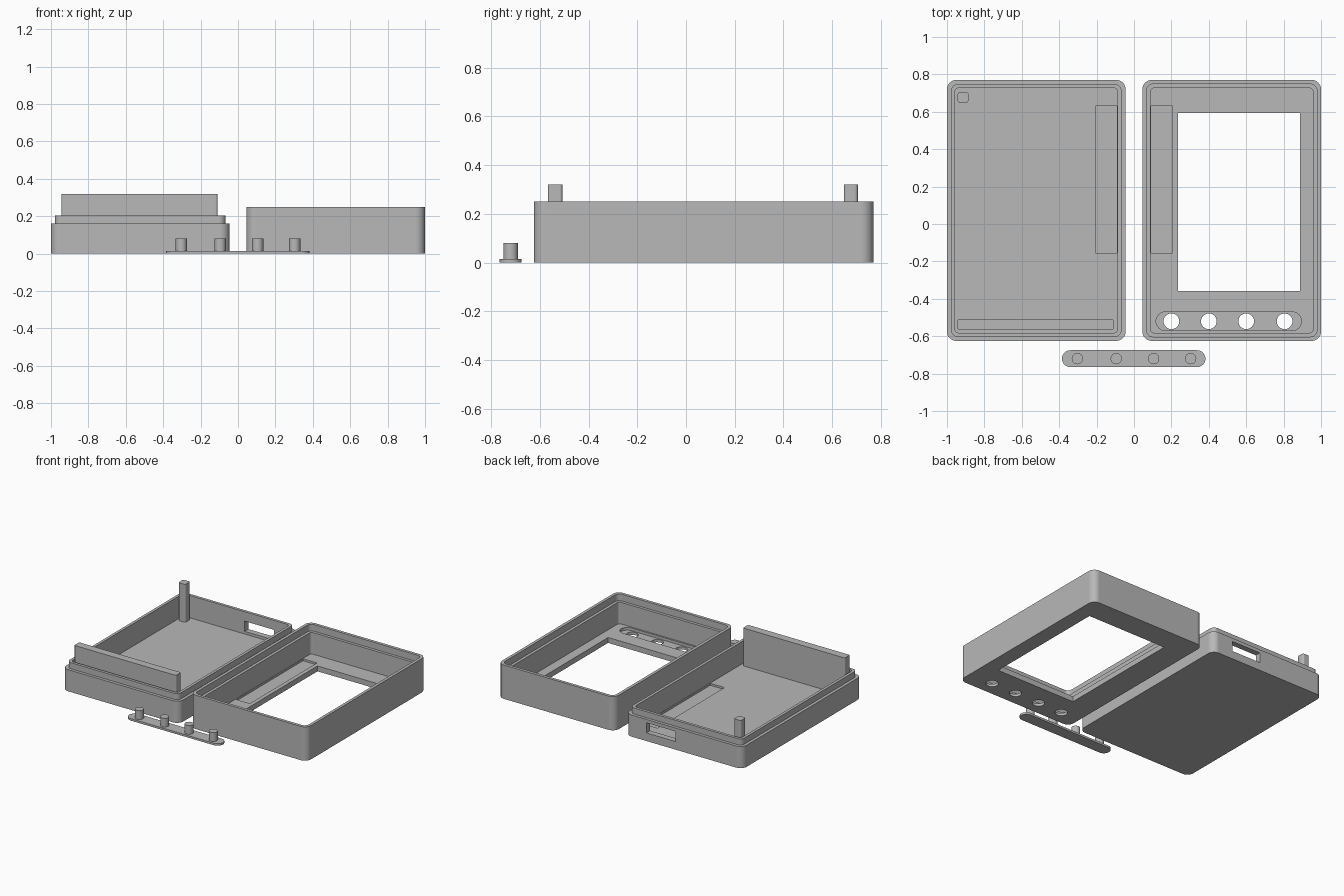
import bpy, bmesh, math
from mathutils import Matrix

if "Cube" in bpy.data.objects:
    bpy.data.objects.remove(bpy.data.objects["Cube"], do_unlink=True)

grey = bpy.data.materials.new("plain grey plastic")
grey.use_nodes = True
colour = (0.48, 0.48, 0.48, 1)
grey.diffuse_color = colour
grey.node_tree.nodes["Principled BSDF"].inputs["Base Color"].default_value = colour


def prism(name, x, y, z, r=0.0, seg=8, matrix=None):
    """Rounded rectangle spanning x and y, extruded over z."""
    bm = bmesh.new()
    points = []
    if r:
        corners = [(x[1] - r, y[1] - r), (x[0] + r, y[1] - r),
                   (x[0] + r, y[0] + r), (x[1] - r, y[0] + r)]
        for i, (cx, cy) in enumerate(corners):
            for k in range(seg + 1):
                a = (i + k / seg) * math.pi / 2
                points.append((cx + r * math.cos(a), cy + r * math.sin(a)))
    else:
        points = [(x[1], y[1]), (x[0], y[1]), (x[0], y[0]), (x[1], y[0])]
    base = bm.faces.new([bm.verts.new((px, py, z[0])) for px, py in points])
    top = bmesh.ops.extrude_face_region(bm, geom=[base])["geom"]
    bmesh.ops.translate(bm, vec=(0, 0, z[1] - z[0]),
                        verts=[v for v in top if isinstance(v, bmesh.types.BMVert)])
    bmesh.ops.remove_doubles(bm, verts=bm.verts, dist=1e-5)
    if matrix:
        bm.transform(matrix)
    bmesh.ops.recalc_face_normals(bm, faces=bm.faces)
    mesh = bpy.data.meshes.new(name)
    bm.to_mesh(mesh)
    bm.free()
    mesh.materials.append(grey)
    obj = bpy.data.objects.new(name, mesh)
    bpy.context.collection.objects.link(obj)
    return obj


def disc(name, cx, cy, r, z):
    bm = bmesh.new()
    bmesh.ops.create_cone(bm, cap_ends=True, segments=32, radius1=r, radius2=r,
                          depth=z[1] - z[0],
                          matrix=Matrix.Translation((cx, cy, (z[0] + z[1]) / 2)))
    mesh = bpy.data.meshes.new(name)
    bm.to_mesh(mesh)
    bm.free()
    mesh.materials.append(grey)
    obj = bpy.data.objects.new(name, mesh)
    bpy.context.collection.objects.link(obj)
    return obj


def combine(target, operation, tools):
    """Apply boolean operations and remove the helper solids."""
    for tool in tools:
        mod = target.modifiers.new("bool", "BOOLEAN")
        mod.operation, mod.solver, mod.object = operation, "EXACT", tool
        bpy.context.view_layer.update()
        deps = bpy.context.evaluated_depsgraph_get()
        mesh = bpy.data.meshes.new_from_object(target.evaluated_get(deps))
        target.modifiers.clear()
        target.data = mesh
        bpy.data.objects.remove(tool, do_unlink=True)


def finish(obj):
    obj.data.shade_smooth()
    obj.data.set_sharp_from_angle(angle=math.radians(30))
    mod = obj.modifiers.new("flat face normals", "WEIGHTED_NORMAL")
    mod.keep_sharp = True


Y0, Y1 = -0.625, 0.77      # case depth
STEP, WALL = 0.022, 0.043  # lip offset and wall thickness
FLOOR = 0.04
RECESS = (FLOOR - 0.015, 0.1)


def inset(lo, hi, d):
    return (lo + d, hi - d)


# Back shell: tray with raised lip
bx = (-1.0, -0.045)
back = prism("back_shell", bx, (Y0, Y1), (0, 0.16), 0.05)
combine(back, "UNION", [
    prism("lip", inset(*bx, STEP), inset(Y0, Y1, STEP), (0.02, 0.205), 0.035)])
# Rotation that sends local x, y, z to world y, z, x
along_x = Matrix(((0, 0, 1, 0), (1, 0, 0, 0), (0, 1, 0, 0), (0, 0, 0, 1)))
combine(back, "DIFFERENCE", [
    prism("cavity", inset(*bx, WALL), inset(Y0, Y1, WALL), (FLOOR, 0.5), 0.02),
    prism("floor_recess", (-0.207, -0.09), (-0.155, 0.63), RECESS),
    prism("port_window", (-0.455, -0.215), (0.65, 0.9), (0.06, 0.135)),
    prism("cable_slot", (0.01, 0.18), (-0.2, 0.12), (-1.1, -0.497), 0.045, 8, along_x),
])
finish(back)

# Support post and rail standing on the back shell floor
finish(prism("support_post", (-0.943, -0.885), (0.648, 0.706), (0.03, 0.32), 0.014, 5))
finish(prism("support_rail", (-0.943, -0.11), (-0.567, -0.508), (0.03, 0.32), 0.01, 5))

# Front shell: tray with screen window, rebated rim and button holes
fx = (0.045, 1.0)
front = prism("front_shell", fx, (Y0, Y1), (0, 0.25), 0.05)
cutters = [
    prism("cavity", inset(*fx, WALL), inset(Y0, Y1, WALL), (FLOOR, 0.5), 0.02),
    prism("rim_rebate", inset(*fx, STEP), inset(Y0, Y1, STEP), (0.2, 0.5), 0.035),
    prism("screen_window", (0.235, 0.887), (-0.357, 0.593), (-0.1, 0.1)),
    prism("floor_recess", (0.09, 0.205), (-0.155, 0.63), RECESS),
    prism("button_recess", (0.118, 0.895), (-0.57, -0.47), (FLOOR - 0.02, 0.1), 0.0499),
]
cutters += [disc("button_hole", x, -0.52, 0.042, (-0.1, 0.1))
            for x in (0.2, 0.4, 0.6, 0.805)]
combine(front, "DIFFERENCE", cutters)
finish(front)

# Loose button strip
finish(prism("button_strip", (-0.385, 0.382), (-0.765, -0.675), (0, 0.015), 0.0449))
for x in (-0.303, -0.095, 0.105, 0.303):
    finish(disc("button", x, -0.72, 0.03, (0.01, 0.08)))
